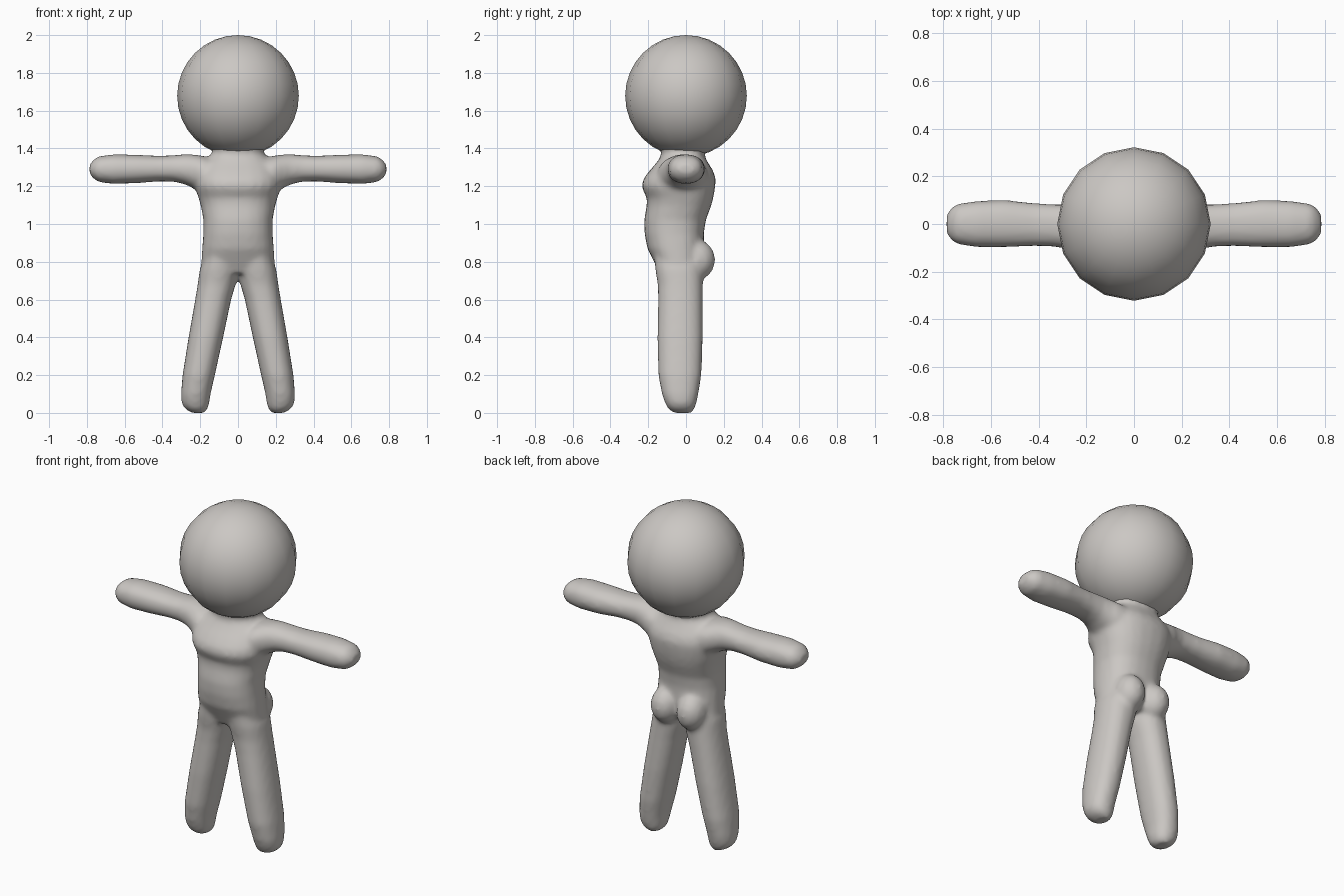
import bpy, bmesh, math
from mathutils import Vector

if "Cube" in bpy.data.objects:
    bpy.data.objects.remove(bpy.data.objects["Cube"])

clay = bpy.data.materials.new("warm_grey_clay")
clay.diffuse_color = (0.60, 0.575, 0.55, 1)
clay.use_nodes = True
clay.node_tree.nodes["Principled BSDF"].inputs["Base Color"].default_value = clay.diffuse_color
SIDES = 24


def sgnpow(v, p):
    return math.copysign(abs(v) ** p, v)


def loft(bm, rings, make_point, power=0.9):
    """Closed tube through rings (pos, a_min, a_max, b_min, b_max)."""
    loops = []
    for pos, a0, a1, b0, b1 in rings:
        loop = []
        for i in range(SIDES):
            t = 2 * math.pi * i / SIDES
            a = (a0 + a1) / 2 + (a1 - a0) / 2 * sgnpow(math.cos(t), power)
            b = (b0 + b1) / 2 + (b1 - b0) / 2 * sgnpow(math.sin(t), power)
            loop.append(bm.verts.new(make_point(pos, a, b)))
        loops.append(loop)
    for lo, hi in zip(loops, loops[1:]):
        for i in range(SIDES):
            j = (i + 1) % SIDES
            bm.faces.new((lo[i], lo[j], hi[j], hi[i]))
    bm.faces.new(loops[0][::-1])
    bm.faces.new(loops[-1])


def ball(bm, centre, scale):
    made = bmesh.ops.create_uvsphere(bm, u_segments=20, v_segments=14, radius=1)
    for v in made["verts"]:
        v.co = Vector(c + s * k for c, s, k in zip(centre, scale, v.co))


def add_object(name, bm):
    bmesh.ops.recalc_face_normals(bm, faces=bm.faces)
    mesh = bpy.data.meshes.new(name)
    bm.to_mesh(mesh)
    bm.free()
    for p in mesh.polygons:
        p.use_smooth = True
    mesh.materials.append(clay)
    obj = bpy.data.objects.new(name, mesh)
    bpy.context.collection.objects.link(obj)
    return obj


# Body: overlapping volumes fused into one skin
body = bmesh.new()

# torso and neck: z, half width, front y, back y
torso = [(0.74, .15, -.14, .07), (0.80, .195, -.17, .085), (0.87, .19, -.205, .095),
         (0.95, .184, -.22, .095), (1.02, .183, -.222, .105), (1.10, .198, -.208, .135),
         (1.14, .21, -.208, .145), (1.165, .218, -.222, .15), (1.20, .228, -.236, .155),
         (1.24, .23, -.225, .158), (1.28, .22, -.195, .145), (1.32, .195, -.16, .12),
         (1.355, .155, -.135, .10), (1.38, .13, -.13, .10), (1.405, .145, -.14, .12),
         (1.44, .18, -.17, .16)]
loft(body, [(z, -w, w, f, b) for z, w, f, b in torso],
     lambda z, x, y: (x, y, z), power=0.85)

# leg: z, inner x, outer x, front y, back y
leg = [(0.0, .18, .245, -.065, .03), (0.02, .16, .28, -.095, .045),
       (0.05, .152, .299, -.11, .055), (0.10, .145, .302, -.128, .066),
       (0.20, .122, .294, -.147, .082), (0.40, .078, .262, -.152, .089),
       (0.60, .036, .227, -.148, .089), (0.68, .012, .214, -.15, .09),
       (0.76, -.005, .203, -.163, .09), (0.85, .01, .17, -.17, .08)]
# arm: x, front y, back y, bottom z, top z
arm = [(0.10, -.15, .12, 1.18, 1.34), (0.19, -.15, .11, 1.165, 1.362),
       (0.235, -.125, .092, 1.188, 1.368), (0.28, -.105, .083, 1.21, 1.37),
       (0.34, -.095, .083, 1.224, 1.364), (0.42, -.093, .088, 1.225, 1.361),
       (0.54, -.098, .101, 1.216, 1.367), (0.66, -.098, .097, 1.212, 1.369),
       (0.74, -.085, .085, 1.222, 1.358), (0.765, -.07, .07, 1.24, 1.34),
       (0.786, -.04, .04, 1.265, 1.315)]
for s in (-1, 1):
    loft(body, leg, lambda z, x, y: (s * x, y, z))
    loft(body, arm, lambda x, y, z: (s * x, y, z))
    ball(body, (s * .085, .06, .81), (.085, .095, .105))   # buttock

body_obj = add_object("body", body)
skin = body_obj.modifiers.new("fuse", 'REMESH')
skin.mode = 'VOXEL'
skin.voxel_size = 0.014
skin.use_smooth_shade = True
soften = body_obj.modifiers.new("soften", 'SMOOTH')
soften.factor = 0.5
soften.iterations = 8

# Head: sixteen sided smooth ball
head = bmesh.new()
bmesh.ops.create_uvsphere(head, u_segments=16, v_segments=16, radius=0.322)
for v in head.verts:
    v.co.z += 1.678
add_object("head", head)
